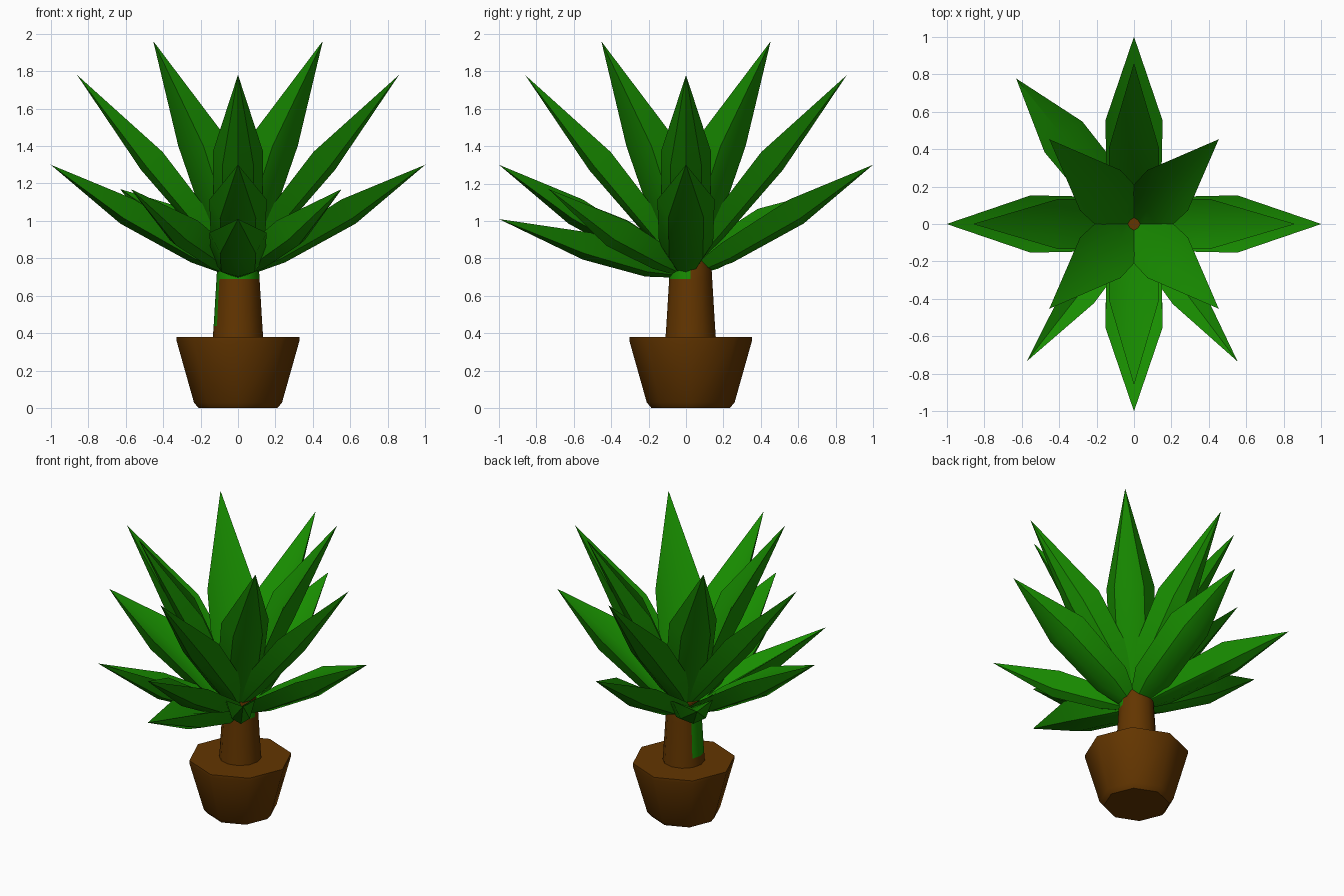
import bpy, bmesh, math
from mathutils import Vector

cube = bpy.data.objects.get("Cube")
if cube:
    bpy.data.objects.remove(cube, do_unlink=True)


def material(name, rgb):
    m = bpy.data.materials.new(name)
    m.use_nodes = True
    m.diffuse_color = (*rgb, 1)
    m.node_tree.nodes["Principled BSDF"].inputs["Base Color"].default_value = (*rgb, 1)
    return m


GREEN = material("leaf green", (0.009, 0.265, 0.0))
BROWN = material("earth brown", (0.125, 0.036, 0.0))


def finish(name, bm, mats, angle):
    bmesh.ops.recalc_face_normals(bm, faces=bm.faces)
    mesh = bpy.data.meshes.new(name)
    bm.to_mesh(mesh)
    bm.free()
    obj = bpy.data.objects.new(name, mesh)
    bpy.context.collection.objects.link(obj)
    for m in mats:
        mesh.materials.append(m)
    bpy.ops.object.select_all(action='DESELECT')
    obj.select_set(True)
    bpy.context.view_layer.objects.active = obj
    bpy.ops.object.shade_smooth_by_angle(angle=math.radians(angle))
    return obj


def bridge(bm, a, b):
    n = len(a)
    for i in range(n):
        bm.faces.new((a[i], a[(i + 1) % n], b[(i + 1) % n], b[i]))


def lathe(name, profile, sides, centre_y, mats, angle, rule=None):
    """Closed turned solid from (radius, height) points."""
    bm = bmesh.new()
    rings = []
    for r, z in profile:
        rings.append([bm.verts.new((r * math.cos(math.tau * i / sides),
                                    centre_y + r * math.sin(math.tau * i / sides), z))
                      for i in range(sides)])
    for a, b in zip(rings, rings[1:]):
        bridge(bm, a, b)
    bm.faces.new(rings[0])
    bm.faces.new(rings[-1])
    if rule:
        for f in bm.faces:
            c = f.calc_center_median()
            f.material_index = rule(math.degrees(math.atan2(c.y - centre_y, c.x)) % 360, c.z)
    return finish(name, bm, mats, angle)


# Leaf cross-section: (share of half width, share of half depth)
SECTION = [(-1, 1), (0, 0.35), (1, 1), (0.62, -0.55), (0, -1), (-0.62, -0.55)]
# Half width and half depth at each station along the leaf
SIZES = [(0.06, 0.025), (0.145, 0.06), (0.153, 0.075)]


def leaf(name, azimuth, path, scale=1.0):
    """Channelled blade along (distance, height) stations, ending in a point."""
    a = math.radians(azimuth)
    out = Vector((math.cos(a), math.sin(a), 0))
    side = Vector((-math.sin(a), math.cos(a), 0))
    up = Vector((0, 0, 1))
    pts = [out * r + up * z for r, z in path]
    bm = bmesh.new()
    rings = []
    for i, (w, d) in enumerate(SIZES):
        along = (pts[i + 1] - pts[max(i - 1, 0)]).normalized()
        normal = side.cross(along).normalized()
        if normal.dot(out) > 0:
            normal.negate()
        rings.append([bm.verts.new(pts[i] + side * (u * w * scale) + normal * (v * d))
                      for u, v in SECTION])
    for p, q in zip(rings, rings[1:]):
        bridge(bm, p, q)
    bm.faces.new(rings[0])
    tip = bm.verts.new(pts[-1])
    last = rings[-1]
    for i in range(len(last)):
        bm.faces.new((last[i], last[(i + 1) % len(last)], tip))
    return finish(name, bm, [GREEN], 40)


# Octagonal pot with a narrow chamfer at the foot
lathe("pot", [(0.21, 0), (0.235, 0.03), (0.328, 0.36), (0.328, 0.38)],
      8, 0.025, [BROWN], 50)


# Trunk with a green band at the front and a green strip on one side
def trunk_colour(angle, z):
    band = 210 < angle < 360 and 0.69 < z < 0.76
    strip = 150 < angle < 210 and 0.44 < z < 0.76
    return 1 if band or strip else 0


lathe("trunk", [(0.135, 0.37), (0.13, 0.44), (0.115, 0.69), (0.112, 0.74), (0.1, 0.81)],
      12, 0.025, [BROWN, GREEN], 40, trunk_colour)

# Outer and middle whorls on the four axes
for name, azimuth in (("left", 0), ("back", 90), ("right", 180), ("front", 270)):
    leaf("outer_leaf_" + name, azimuth, [(0.04, 0.73), (0.22, 0.83), (0.59, 1.05), (1.0, 1.3)])
    leaf("middle_leaf_" + name, azimuth, [(0.02, 0.77), (0.15, 0.94), (0.46, 1.32), (0.86, 1.78)], 0.88)

# Steep inner whorl on the diagonals
for name, azimuth in (("back_left", 45), ("back_right", 135),
                      ("front_right", 225), ("front_left", 315)):
    leaf("inner_leaf_" + name, azimuth, [(0.02, 0.76), (0.12, 0.98), (0.32, 1.42), (0.64, 1.96)])

# Low drooping leaves: azimuth, reach, distance of the widest point, width scale
leaf("low_leaf_front", 270, [(0.03, 0.72), (0.2, 0.76), (0.53, 0.865), (1.0, 1.01)])
for name, azimuth, reach, wide, scale in (("back_right", 129, 1.0, 0.63, 0.85),
                                          ("front_right", 232, 0.93, 0.5, 0.6),
                                          ("front_left", 307, 0.92, 0.5, 0.6)):
    leaf("low_leaf_" + name, azimuth,
         [(0.04, 0.73), (0.2, 0.8), (wide, 0.7 + wide * 0.47), (reach, 1.17)], scale)
